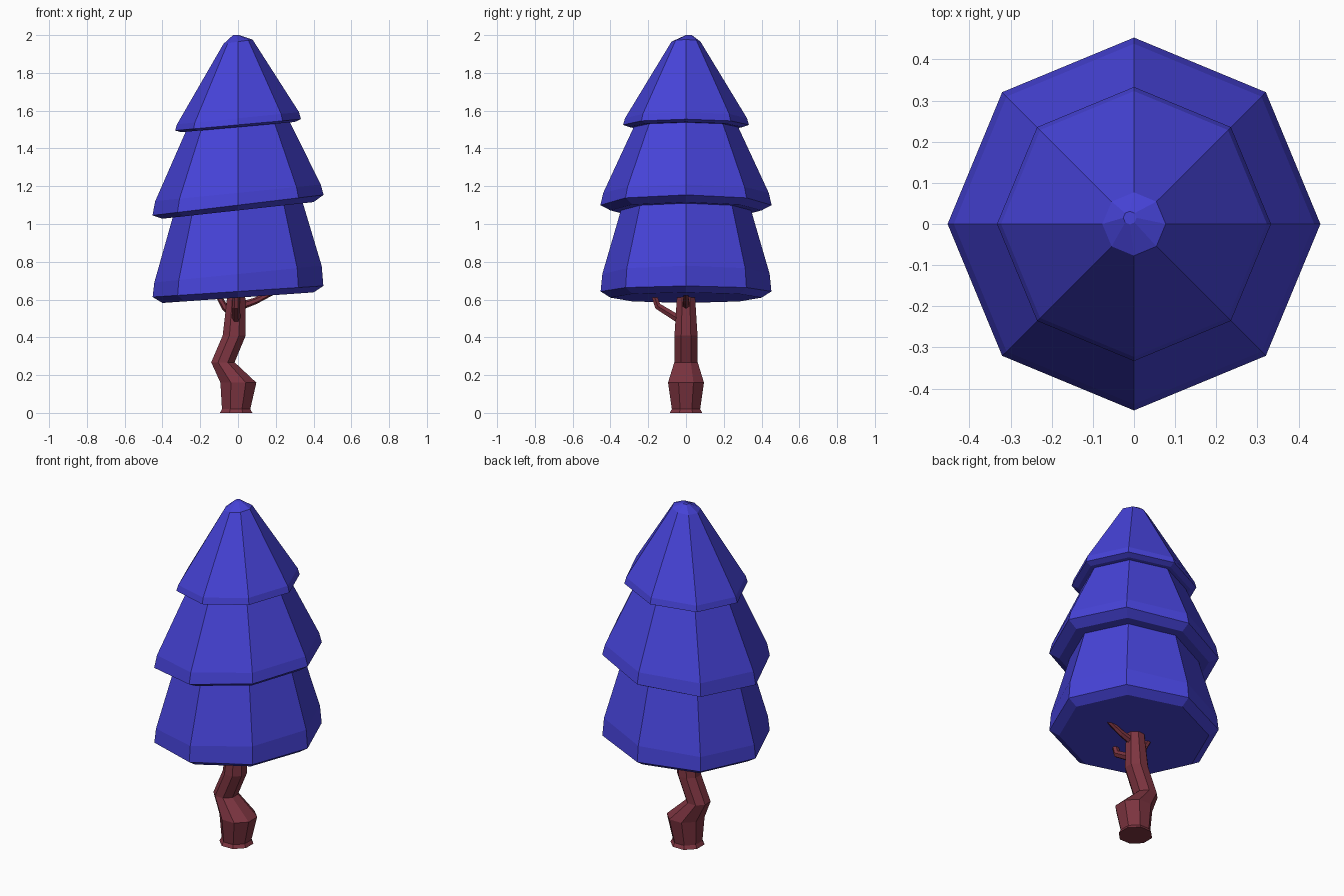
import bpy, bmesh, math
from mathutils import Vector

cube = bpy.data.objects.get("Cube")
if cube:
    bpy.data.objects.remove(cube, do_unlink=True)


def make_material(name, rgb):
    mat = bpy.data.materials.new(name)
    mat.use_nodes = True
    mat.diffuse_color = (*rgb, 1)
    mat.node_tree.nodes["Principled BSDF"].inputs["Base Color"].default_value = (*rgb, 1)
    return mat


blue = make_material("foliage blue", (0.062, 0.056, 0.69))
bark = make_material("bark red brown", (0.205, 0.035, 0.052))


def loft(name, rings, mat):
    """Skin a list of equal-length point rings and cap both ends."""
    bm = bmesh.new()
    loops = [[bm.verts.new(p) for p in ring] for ring in rings]
    count = len(loops[0])
    for low, high in zip(loops, loops[1:]):
        for i in range(count):
            j = (i + 1) % count
            bm.faces.new((low[i], low[j], high[j], high[i]))
    bm.faces.new(loops[0][::-1])
    bm.faces.new(loops[-1])
    bmesh.ops.recalc_face_normals(bm, faces=bm.faces)
    mesh = bpy.data.meshes.new(name)
    bm.to_mesh(mesh)
    bm.free()
    mesh.materials.append(mat)
    obj = bpy.data.objects.new(name, mesh)
    bpy.context.collection.objects.link(obj)
    return obj


def flat_ring(radius, x, y, z, slope=0, phase=0, sides=8):
    """Level polygon, optionally tilted so that it rises towards +x."""
    points = []
    for i in range(sides):
        a = math.tau * (i + phase) / sides
        dx = radius * math.cos(a)
        points.append((x + dx, y + radius * math.sin(a), z + slope * dx))
    return points


# Foliage tiers: radius, height, slope of each ring
tiers = {
    "lower_foliage": [(0.40, 0.61, 0.07), (0.452, 0.643, 0.065),
                      (0.443, 0.735, 0.10), (0.325, 1.14, 0.10)],
    "middle_foliage": [(0.40, 1.072, 0.11), (0.453, 1.10, 0.12),
                       (0.438, 1.165, 0.10), (0.25, 1.57, 0.08)],
    "upper_foliage": [(0.30, 1.513, 0.09), (0.333, 1.525, 0.09),
                      (0.323, 1.56, 0.10), (0.077, 1.965, 0.15)],
}
for name, profile in tiers.items():
    rings = [flat_ring(r, 0, 0, z, s) for r, z, s in profile]
    if name == "upper_foliage":
        rings.append(flat_ring(0.016, -0.01, 0.015, 2.0))
    loft(name, rings, blue)

# Crooked trunk: radius, x offset, height
trunk = [(0.093, -0.01, 0), (0.081, -0.01, 0.02), (0.103, 0.002, 0.16),
         (0.067, -0.08, 0.268), (0.066, -0.02, 0.41),
         (0.053, -0.01, 0.60), (0.045, -0.01, 0.72)]
loft("trunk", [flat_ring(r, x, 0, z, phase=0.5) for r, x, z in trunk], bark)


def branch(name, path, start, end, sides=6):
    """Tapered bent twig following a short path."""
    pts = [Vector(p) for p in path]
    rings = []
    for i, p in enumerate(pts):
        along = (pts[min(i + 1, len(pts) - 1)] - pts[max(i - 1, 0)]).normalized()
        turn = Vector((0, 0, 1)).rotation_difference(along)
        r = start + (end - start) * i / (len(pts) - 1)
        rings.append([p + turn @ Vector(c) for c in flat_ring(r, 0, 0, 0, sides=sides)])
    loft(name, rings, bark)


branch("front_branch", [(-0.01, -0.02, 0.485), (-0.01, -0.15, 0.565),
                        (-0.01, -0.175, 0.64)], 0.024, 0.016)
branch("left_branch", [(0.01, 0, 0.565), (0.09, 0, 0.592),
                       (0.18, 0, 0.635)], 0.022, 0.013)
branch("right_branch", [(-0.02, 0, 0.51), (-0.07, 0, 0.56),
                        (-0.11, 0, 0.63)], 0.022, 0.014)
